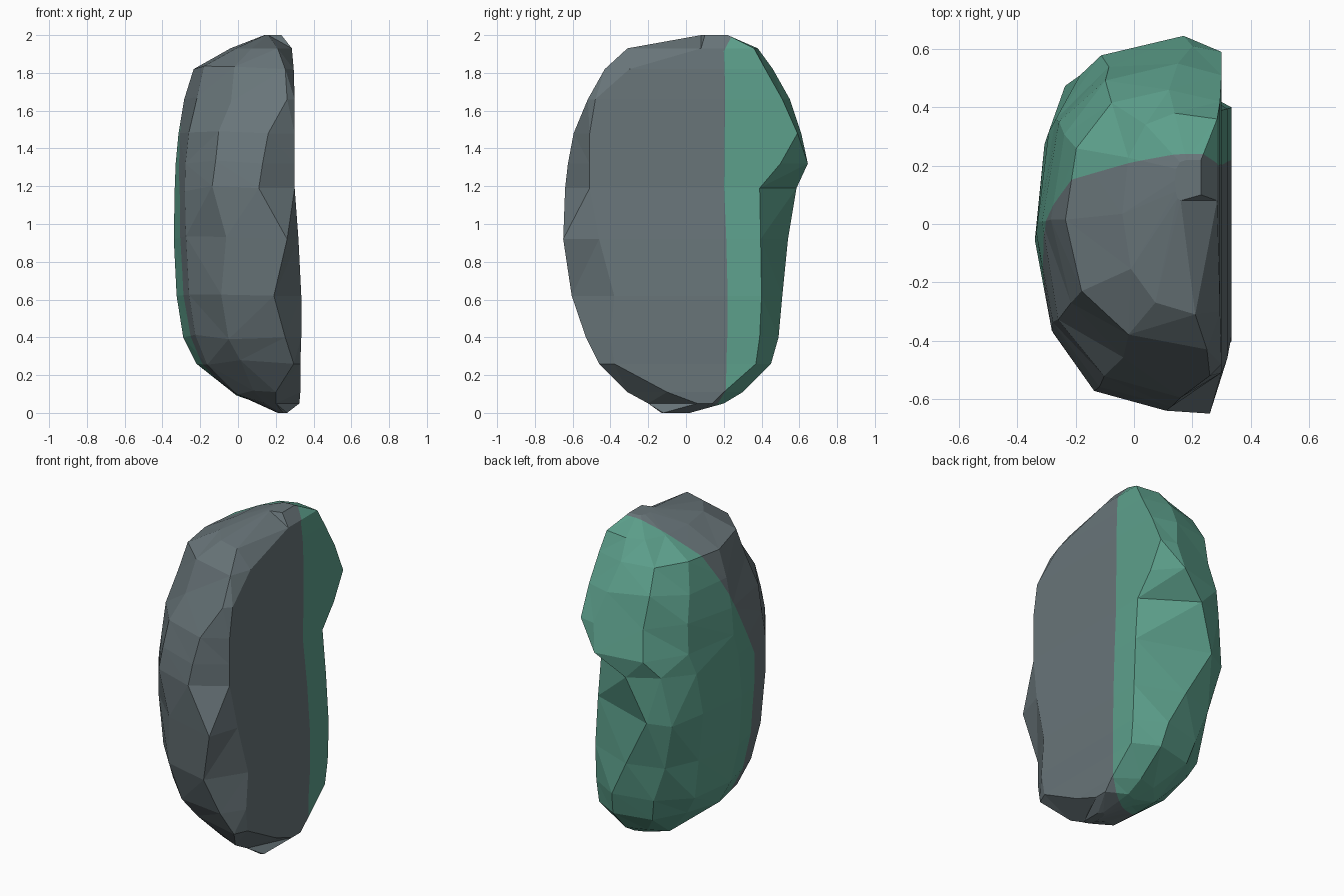
import bpy, bmesh, math, random
from mathutils import Vector

if "Cube" in bpy.data.objects:
    bpy.data.objects.remove(bpy.data.objects["Cube"])

random.seed(4)

def material(name, rgb):
    m = bpy.data.materials.new(name)
    m.diffuse_color = (*rgb, 1)
    m.use_nodes = True
    m.node_tree.nodes["Principled BSDF"].inputs["Base Color"].default_value = m.diffuse_color
    return m

# Cross-sections: z, flat face x, flat face front y, flat face back y,
# front tip x, y, left x, back tip x, y
ROWS = [
    (0.00, .26, -.12, .00, .24, -.13, .21, .24, .02),
    (0.05, .325, .06, .14, .20, -.20, .10, .21, .20),
    (0.11, .33, -.10, .20, .20, -.31, -.03, .20, .30),
    (0.26, .33, -.38, .37, .295, -.46, -.22, .18, .45),
    (0.40, .335, -.40, .39, .25, -.53, -.29, .16, .49),
    (0.62, .335, -.38, .40, .19, -.605, -.325, .05, .51),
    (0.92, .32, -.46, .395, .26, -.65, -.34, -.11, .54),
    (1.19, .30, -.51, .39, .11, -.64, -.335, .00, .585),
    (1.32, .30, -.51, .50, .13, -.625, -.33, .17, .645),
    (1.48, .30, -.51, .59, .16, -.595, -.315, .20, .61),
    (1.66, .30, -.48, .51, .26, -.52, -.285, .15, .55),
    (1.82, .295, -.30, .42, .25, -.43, -.235, .12, .46),
    (1.93, .285, .08, .36, .21, -.31, -.04, .14, .38),
    (2.00, .23, .10, .22, .16, .08, .14, .18, .22),
]

def arc(tip, left, power):
    """Two rounded points between a tip and the leftmost point."""
    pts = []
    for deg in (30, 60):
        s = math.sin(math.radians(deg)) ** power
        c = math.cos(math.radians(deg)) ** power
        pts.append((tip[0] + (left[0] - tip[0]) * s,
                    left[1] + (tip[1] - left[1]) * c))
    return pts

bm = bmesh.new()
rings = []
for i, (z, xr, yf0, yb0, fx, fy, lx, bx, by) in enumerate(ROWS):
    left = (lx, (fy + by) / 2)
    back, front = arc((bx, by), left, .84), arc((fx, fy), left, .87)
    ring = [(xr, yf0), (xr, yb0), (bx, by), *back, left, *front[::-1], (fx, fy)]
    inner = 1 < i < len(ROWS) - 2
    verts = []
    for k, (x, y) in enumerate(ring):
        # chipped irregularity on the rounded side only
        j = 0.02 if inner and k in (3, 4, 6, 7) else 0
        jz = random.uniform(-j, j)
        verts.append(bm.verts.new((x + random.uniform(-j, j) * .4,
                                   y + random.uniform(-j, j) * .4, z + jz)))
    rings.append(verts)

# Skin between the cross-sections, with caps
for a, b in zip(rings, rings[1:]):
    n = len(a)
    for k in range(n):
        bm.faces.new((a[k], a[(k + 1) % n], b[(k + 1) % n], b[k]))
bm.faces.new(rings[0][::-1])
bm.faces.new(rings[-1])
bmesh.ops.triangulate(bm, faces=bm.faces[:], quad_method='SHORT_EDGE')

# Green back: cut along two slanted planes, then colour what lies behind both
PLANES = [(Vector((0, -.02, 0)), Vector((-.7, 1, -.01))),
          (Vector((0, -.815, 0)), Vector((0, 1, -.53)))]
for co, no in PLANES:
    bmesh.ops.bisect_plane(bm, geom=bm.verts[:] + bm.edges[:] + bm.faces[:],
                           dist=1e-5, plane_co=co, plane_no=no)
bmesh.ops.recalc_face_normals(bm, faces=bm.faces[:])
for f in bm.faces:
    c = f.calc_center_median()
    f.material_index = int(all((c - co).dot(no) > 0 for co, no in PLANES))

mesh = bpy.data.meshes.new("rock")
bm.to_mesh(mesh)
bm.free()
mesh.materials.append(material("slate grey", (.138, .176, .190)))
mesh.materials.append(material("moss green", (.108, .350, .260)))
rock = bpy.data.objects.new("rock", mesh)
bpy.context.collection.objects.link(rock)
